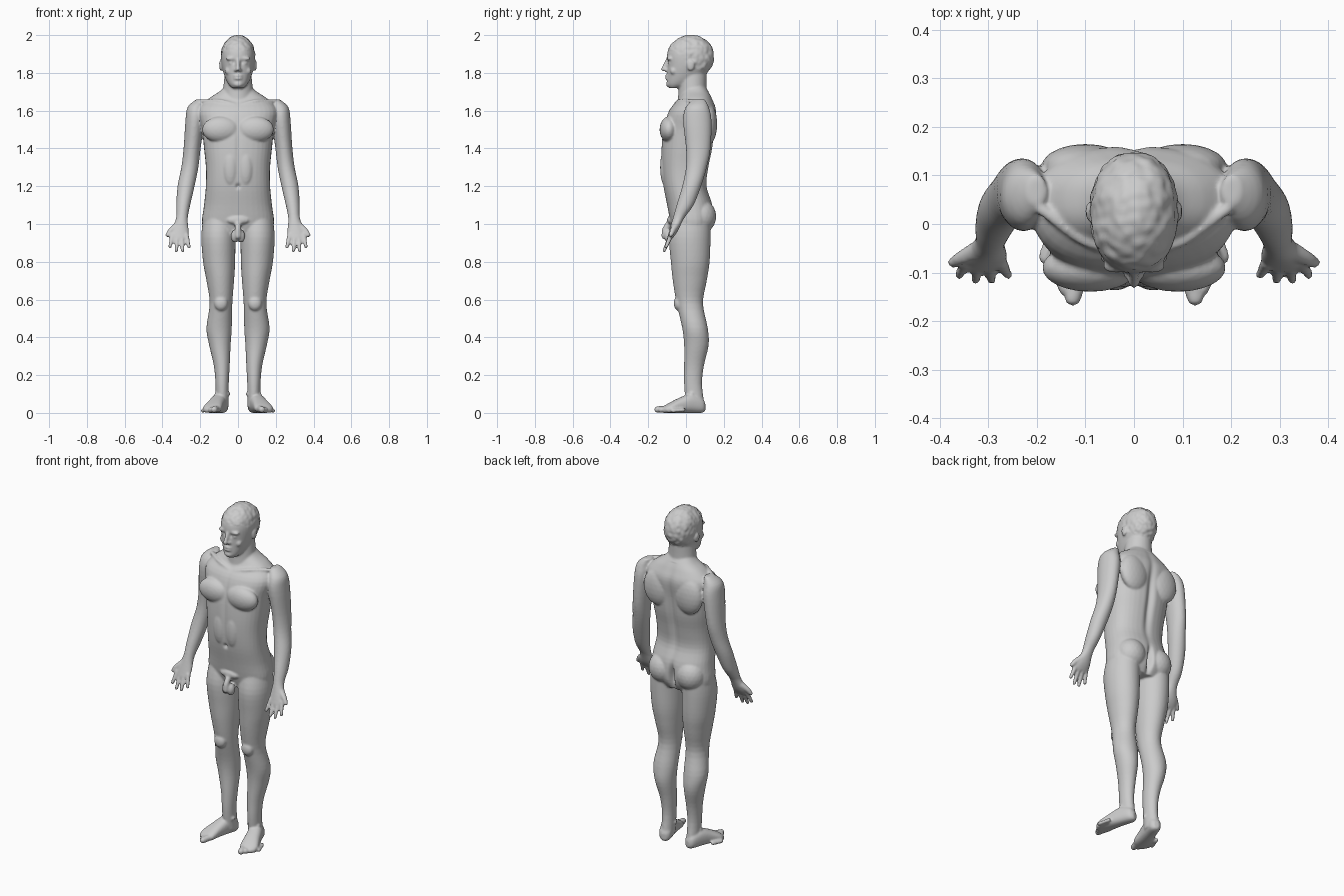
import bpy
import bmesh
from math import cos, sin, pi, exp, copysign
from mathutils import Matrix, Vector, noise

default_cube = bpy.data.objects.get("Cube")
if default_cube:
    bpy.data.objects.remove(default_cube, do_unlink=True)

bm = bmesh.new()
SIDES = (1, -1)
SEGMENTS = 36


def section(z, front, back, half, x=0):
    """One oval cross-section, from front to back and half as wide to either side of x."""
    return (z, x, front, back, half)


def refine(rows, steps):
    """Smooth curve through all rows."""
    padded = [rows[0], *rows, rows[-1]]
    result = []
    for before, start, end, after in zip(padded, padded[1:], padded[2:], padded[3:]):
        before, start, end, after = map(Vector, (before, start, end, after))
        for step in range(steps):
            t = step / steps
            leave, arrive = (end - before) / 2, (after - start) / 2
            bend = (end - start) * 3 - leave * 2 - arrive
            settle = (start - end) * 2 + leave + arrive
            result.append(start + leave * t + bend * t ** 2 + settle * t ** 3)
    return result + [Vector(rows[-1])]


def loft(*rows, side=1, power=2, frame=Matrix()):
    """Closed skin over cross-sections."""
    rings = []
    for z, x, front, back, half in refine(rows, steps=4):
        ring = []
        for k in range(SEGMENTS):
            angle = 2 * pi * k / SEGMENTS
            c, s = (copysign(abs(f) ** (2 / power), f) for f in (cos(angle), sin(angle)))
            middle, depth = (front + back) / 2, (back - front) / 2
            point = frame @ Vector((x + half * c, middle + depth * s, z))
            ring.append(bm.verts.new((point.x * side, point.y, point.z)))
        rings.append(ring)
    for low, high in zip(rings, rings[1:]):
        for k in range(SEGMENTS):
            bm.faces.new((low[k - 1], low[k], high[k], high[k - 1]))
    bm.faces.new(rings[0][::-1])
    bm.faces.new(rings[-1])


def blob(centre, radii, side=1):
    """Ellipsoid muscle or feature."""
    x, y, z = centre
    place = Matrix.Translation((x * side, y, z)) @ Matrix.Diagonal((*radii, 1))
    bmesh.ops.create_icosphere(bm, subdivisions=3, radius=1, matrix=place)


def rod(*points, thick, thin, side=1, frame=Matrix()):
    """Rounded rod along points, tapering from thick to thin."""
    path = refine(points, steps=8)
    for k, point in enumerate(path):
        t = k / (len(path) - 1)
        x, y, z = frame @ point
        bmesh.ops.create_icosphere(bm, subdivisions=2, radius=thick + (thin - thick) * t,
                                   matrix=Matrix.Translation((x * side, y, z)))


def torso():
    loft(section(z=.94, front=-.06, back=.11, half=.15),
         section(z=1, front=-.08, back=.14, half=.19),
         section(z=1.1, front=-.1, back=.14, half=.18),
         section(z=1.2, front=-.12, back=.11, half=.17),
         section(z=1.3, front=-.13, back=.12, half=.17),
         section(z=1.4, front=-.13, back=.14, half=.18),
         section(z=1.5, front=-.12, back=.15, half=.19),
         section(z=1.6, front=-.09, back=.16, half=.21),
         section(z=1.66, front=-.04, back=.14, half=.16),
         section(z=1.7, front=-.02, back=.12, half=.1),
         section(z=1.73, front=-.01, back=.1, half=.07), power=2.4)


def head():
    # Neck, then skull
    loft(section(z=1.6, front=-.05, back=.13, half=.09),
         section(z=1.7, front=-.04, back=.11, half=.08),
         section(z=1.8, front=-.04, back=.11, half=.07))
    loft(section(z=1.72, front=-.09, back=-.03, half=.03),
         section(z=1.74, front=-.1, back=.03, half=.05),
         section(z=1.78, front=-.1, back=.09, half=.07),
         section(z=1.84, front=-.1, back=.14, half=.087),
         section(z=1.9, front=-.1, back=.147, half=.09),
         section(z=1.95, front=-.08, back=.13, half=.077),
         section(z=1.99, front=-.03, back=.08, half=.04),
         section(z=2, front=.01, back=.04, half=.01), power=2.2)
    # Nose, lips and chin
    rod((0, -.1, 1.87), (0, -.12, 1.82), thick=.008, thin=.013)
    for z in (1.77, 1.785):
        blob(centre=(0, -.097, z), radii=(.024, .013, .008))
    blob(centre=(0, -.09, 1.74), radii=(.026, .016, .016))


def face_side(side):
    nostril, brow, eye = (.012, -.104, 1.815), (.036, -.087, 1.876), (.034, -.084, 1.852)
    blob(nostril, radii=(.01, .01, .01), side=side)
    blob(brow, radii=(.03, .015, .01), side=side)
    blob(eye, radii=(.015, .012, .01), side=side)
    blob(centre=(.05, -.065, 1.81), radii=(.02, .02, .02), side=side)
    blob(centre=(.09, .025, 1.84), radii=(.01, .02, .03), side=side)


def torso_muscles(side):
    chest, shoulder_blade, buttock, belly = (.09, -.09, 1.5), (.1, .12, 1.53), (.09, .08, 1.04), (.04, -.11, 1.3)
    blob(chest, radii=(.1, .05, .07), side=side)
    blob(shoulder_blade, radii=(.09, .045, .11), side=side)
    blob(buttock, radii=(.085, .08, .09), side=side)
    blob(belly, radii=(.04, .027, .1), side=side)
    # Collarbone
    rod((.02, -.055, 1.63), (.1, -.035, 1.65), (.19, .03, 1.65), thick=.012, thin=.012, side=side)


def leg(side):
    loft(section(z=1.03, front=-.07, back=.13, half=.085, x=.1),
         section(z=.93, front=-.09, back=.13, half=.09, x=.104),
         section(z=.8, front=-.08, back=.125, half=.085, x=.1),
         section(z=.7, front=-.07, back=.11, half=.073, x=.094),
         section(z=.58, front=-.05, back=.09, half=.06, x=.09),
         section(z=.45, front=-.02, back=.115, half=.067, x=.1),
         section(z=.36, front=-.01, back=.12, half=.057, x=.096),
         section(z=.25, front=-.01, back=.095, half=.042, x=.086),
         section(z=.15, front=-.01, back=.085, half=.035, x=.084),
         section(z=.03, front=0, back=.1, half=.034, x=.084), side=side)
    kneecap, ankle = (.09, -.04, .58), (.083, .03, .1)
    blob(kneecap, radii=(.036, .025, .04), side=side)
    blob(ankle, radii=(.043, .022, .02), side=side)


def foot(side):
    # Sections run from heel to toes, turned outward, with the sole in front
    forward, up = Vector((.3, -.95, 0)).normalized(), Vector((0, 0, 1))
    frame = Matrix((up.cross(forward), up, forward)).transposed().to_4x4()
    frame.translation = (.076, .1, 0)
    loft(section(z=0, front=.01, back=.05, half=.014),
         section(z=.02, front=0, back=.08, half=.033),
         section(z=.08, front=0, back=.1, half=.04),
         section(z=.14, front=0, back=.08, half=.044),
         section(z=.2, front=0, back=.05, half=.05),
         section(z=.23, front=0, back=.03, half=.035), side=side, power=2.4, frame=frame)
    for toe in range(5):
        t = toe / 4
        across, tip, radius = .083 * t - .028, .255 - .06 * t, .018 - .007 * t
        rod((across, radius + .005, tip - .06), (across, radius, tip),
            thick=radius, thin=radius, side=side, frame=frame)


def arm(side):
    # Shoulder to wrist, widening into the palm
    loft(section(z=1.66, front=.04, back=.1, half=.02, x=.2),
         section(z=1.62, front=0, back=.12, half=.044, x=.222),
         section(z=1.55, front=-.015, back=.135, half=.05, x=.228),
         section(z=1.4, front=0, back=.13, half=.045, x=.243),
         section(z=1.3, front=0, back=.11, half=.045, x=.255),
         section(z=1.2, front=-.02, back=.08, half=.045, x=.275),
         section(z=1.1, front=-.05, back=.04, half=.037, x=.29),
         section(z=1.03, front=-.07, back=-.01, half=.031, x=.297),
         section(z=.96, front=-.09, back=-.045, half=.047, x=.308),
         section(z=.925, front=-.1, back=-.07, half=.042, x=.31), side=side)
    # Four fingers fanned about the palm, then the thumb
    for spread in (-1, -1 / 3, 1 / 3, 1):
        base = (.31 + .037 * spread, -.08, .94)
        tip = (.31 + .05 * spread, -.117 + .012 * spread ** 2, .857 + .023 * spread ** 2)
        rod(base, tip, thick=.014, thin=.01, side=side)
    rod((.325, -.055, .99), (.355, -.07, .965), (.374, -.08, .94), thick=.02, thin=.011, side=side)


def groin():
    blob(centre=(0, -.08, 1.02), radii=(.06, .02, .024))
    rod((0, -.09, 1), (0, -.11, .97), (0, -.115, .935), thick=.018, thin=.016)
    for side in SIDES:
        blob(centre=(.016, -.09, .935), radii=(.022, .026, .034), side=side)


def bell(distance, width):
    return exp(-(distance / width) ** 2)


def carve(vertex):
    """Spine, cleft, breastbone, navel, eye sockets and cropped hair."""
    x, y, z = vertex.co
    in_trunk = abs(x) < .12 and z < 1.7
    if in_trunk and y > .03:
        vertex.co.y -= .018 * bell(x, .02) * bell(z - 1.4, .2)
        vertex.co.y -= .04 * bell(x, .014) * bell(z - 1.02, .06)
    elif in_trunk and y < -.05:
        vertex.co.y += .006 * bell(x, .012) * bell(z - 1.4, .18)
        vertex.co.y += .012 * bell(x, .011) * bell(z - 1.2, .012)
    elif z > 1.7 and y < -.06:
        vertex.co.y += .007 * bell(abs(x) - .02, .009) * bell(z - 1.857, .011)
    hairline = 1.92 - .8 * max(0, min(.16, y + .06))
    if z > hairline:
        vertex.co += vertex.normal * .004 * noise.noise(vertex.co * 45)


# Build every part
torso()
head()
groin()
for side in SIDES:
    for part in (face_side, torso_muscles, leg, foot, arm):
        part(side)

# Join all forms into one continuous skin
bmesh.ops.recalc_face_normals(bm, faces=bm.faces)
mesh = bpy.data.meshes.new("body")
bm.to_mesh(mesh)
bm.free()
body = bpy.data.objects.new("body", mesh)
bpy.context.collection.objects.link(body)
bpy.ops.object.select_all(action="DESELECT")
bpy.context.view_layer.objects.active = body
body.select_set(True)
skin = body.modifiers.new("skin", "REMESH")
skin.mode = "VOXEL"
skin.voxel_size = .006
soften = body.modifiers.new("soften", "SMOOTH")
soften.iterations = 4
for modifier in ("skin", "soften"):
    bpy.ops.object.modifier_apply(modifier=modifier)
for vertex in body.data.vertices:
    carve(vertex)

# Plain grey finish
grey = bpy.data.materials.new("plain grey")
grey.use_nodes = True
grey.diffuse_color = (.6, .6, .6, 1)
grey.node_tree.nodes["Principled BSDF"].inputs["Base Color"].default_value = grey.diffuse_color
body.data.materials.append(grey)
bpy.ops.object.shade_smooth()
